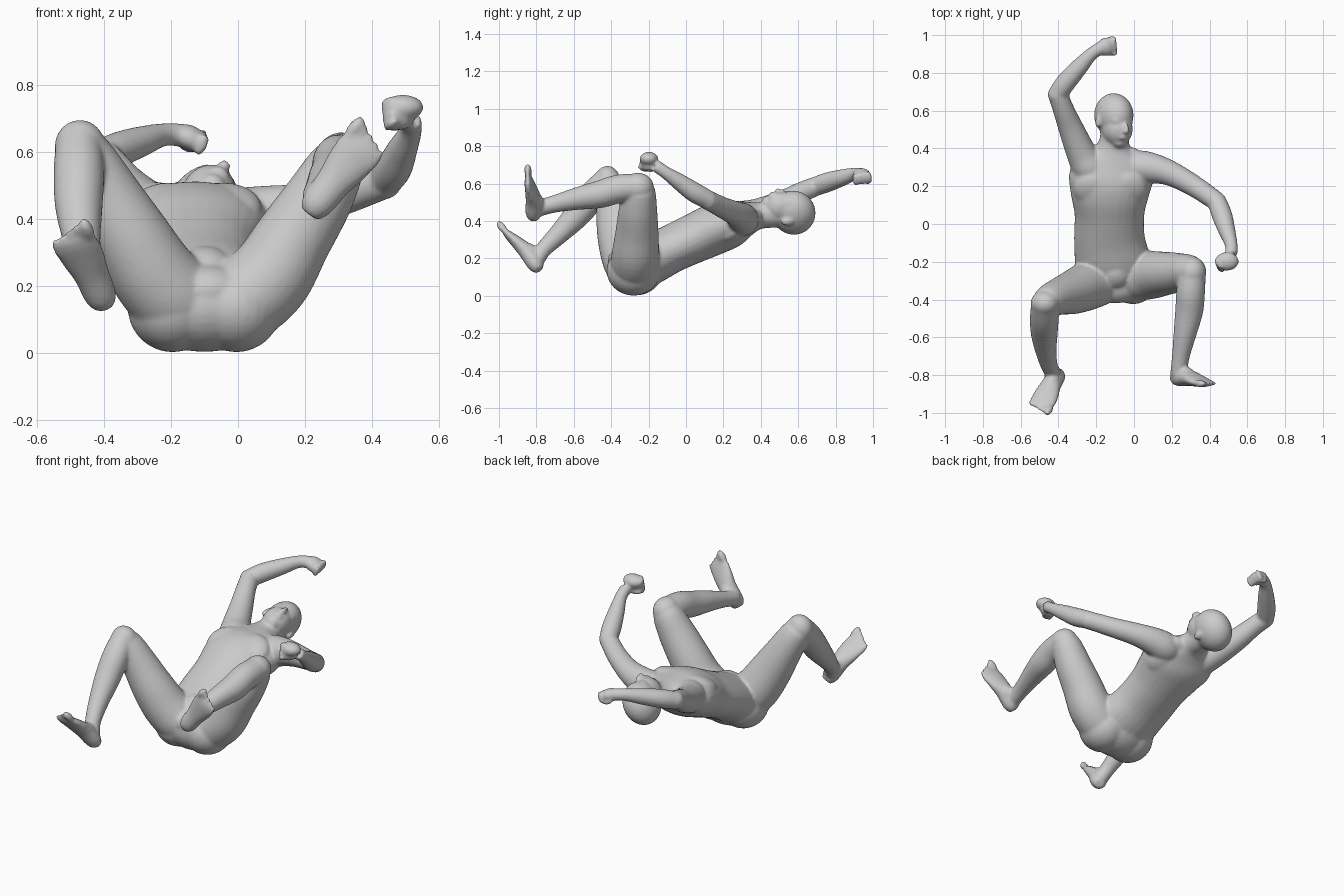
import bpy, bmesh, math
from mathutils import Vector, Matrix

bm = bmesh.new()


def spline(pts, steps=5):
    """Catmull-Rom through tuples of any length."""
    p = [Vector(q) for q in pts]
    p = [p[0] * 2 - p[1]] + p + [p[-1] * 2 - p[-2]]
    out = []
    for i in range(1, len(p) - 2):
        a, b, c, d = p[i - 1:i + 3]
        for s in range(steps):
            t = s / steps
            out.append((b * 2 + (c - a) * t + (a * 2 - b * 5 + c * 4 - d) * t ** 2
                        + (b * 3 - a - c * 3 + d) * t ** 3) * 0.5)
    return out + [p[-2]]


def tube(pts, side=(1, 0, 0), n=28):
    """Closed tube through (x, y, z, half width, half depth) stations."""
    pts = [q if len(q) == 5 else (*q, q[3]) for q in pts]
    st = spline(pts)
    rings = []
    for i, q in enumerate(st):
        c = Vector(q[:3])
        t = (Vector(st[min(i + 1, len(st) - 1)][:3]) - Vector(st[max(i - 1, 0)][:3])).normalized()
        u = Vector(side)
        u = (u - t * u.dot(t)).normalized()
        v = t.cross(u)
        rings.append([bm.verts.new(c + u * (q[3] * math.cos(a)) + v * (q[4] * math.sin(a)))
                      for a in (2 * math.pi * k / n for k in range(n))])
    for r, s in zip(rings, rings[1:]):
        for k in range(n):
            bm.faces.new((r[k], r[(k + 1) % n], s[(k + 1) % n], s[k]))
    bm.faces.new(rings[0][::-1])
    bm.faces.new(rings[-1])


def blob(c, r, axes=None):
    """Ellipsoid, optionally turned to the three given axes."""
    rot = Matrix([Vector(a).normalized() for a in axes]).transposed().to_4x4() if axes else Matrix()
    bmesh.ops.create_uvsphere(bm, u_segments=28, v_segments=16, radius=1,
                              matrix=Matrix.Translation(c) @ rot @ Matrix.Diagonal((*r, 1)))


# Torso and neck
tube([(-.10, -.32, .125, .17, .10), (-.11, -.22, .18, .20, .134), (-.13, -.08, .25, .188, .128),
      (-.13, .05, .31, .185, .132), (-.128, .16, .36, .208, .137), (-.122, .25, .39, .222, .127),
      (-.115, .33, .415, .19, .092), (-.11, .39, .428, .105, .072), (-.105, .45, .435, .077, .072),
      (-.105, .52, .44, .075, .07)])
back = ((1, 0, 0), (0, .87, .5), (0, -.5, .87))
for s in (-1, 1):
    blob((-.10 + s * .095, -.28, .135), (.135, .145, .134))         # buttocks
    blob((-.125 + s * .08, .18, .435), (.115, .11, .055), back)     # chest
    blob((-.12 + s * .09, .26, .352), (.12, .12, .062), back)       # shoulder blades
blob((-.10, -.27, .14), (.20, .15, .138))                           # seat
blob((-.095, -.31, .185), (.13, .11, .08))                          # crotch
blob((-.10, -.27, .25), (.085, .085, .062), back)                   # front of briefs
blob((-.105, .365, .42), (.15, .055, .055))                         # shoulder slope

# Head, face turned up and to the side
face = Vector((.5, -.1, .86)).normalized()
up = Vector((.05, .99, .09))
up = (up - face * up.dot(face)).normalized()
ear = up.cross(face)
axes = (ear, up, face)
mid = Vector((-.102, .55, .452))


def on_head(a, b, c, r):
    blob(mid + ear * a + up * b + face * c, r, axes)


on_head(0, .025, -.012, (.097, .117, .124))      # skull
on_head(0, -.045, .03, (.08, .092, .09))         # face
on_head(0, -.11, .058, (.042, .032, .042))       # chin
on_head(0, .005, .08, (.065, .035, .03))         # brow
on_head(0, -.035, .122, (.014, .032, .02))       # nose
on_head(0, -.048, .13, (.019, .013, .016))       # nose tip
on_head(0, -.08, .108, (.03, .016, .016))        # lips
for s in (-1, 1):
    on_head(s * .097, -.01, -.01, (.013, .034, .021))  # ears

# Raised arm
tube([(-.17, .22, .40, .075), (-.235, .30, .415, .092), (-.28, .38, .44, .08), (-.335, .51, .495, .066),
      (-.375, .61, .55, .056), (-.40, .68, .58, .053)])
blob((-.404, .685, .583), (.053, .053, .051))
tube([(-.41, .68, .58, .05), (-.36, .75, .605, .053), (-.29, .83, .63, .046),
      (-.225, .90, .65, .035), (-.17, .935, .65, .035)], (0, 0, 1))

# Lowered arm
tube([(-.06, .28, .40, .07), (.02, .30, .405, .088), (.10, .295, .42, .08), (.20, .265, .44, .066),
      (.32, .20, .47, .057), (.43, .125, .508, .052)], (0, 1, 0))
blob((.437, .12, .508), (.051, .051, .051))
tube([(.435, .13, .508, .05), (.465, .05, .55, .054), (.49, -.03, .605, .046),
      (.515, -.11, .66, .034), (.515, -.16, .695, .034)])


def fist(c, fwd, across, size):
    """Closed hand: palm, four curled fingers and a thumb."""
    c, f, a = Vector(c), Vector(fwd).normalized(), Vector(across).normalized()
    a = (a - f * a.dot(f)).normalized()
    up = f.cross(a)
    blob(c, (size, size * .95, size * .7), (f, a, up))
    for i in range(4):
        o = a * (size * (.48 * i - .72))
        blob(c + o + f * size * .7, (size * .36, size * .28, size * .68), (f, a, up))
    blob(c + a * size * .55 - up * size * .62 + f * size * .15,
         (size * .62, size * .27, size * .3), (f, a, up))


fist((-.145, .938, .642), (.8, .1, -.35), (0, 1, .15), .053)
fist((.482, -.2, .71), (-.8, -.5, .1), (.1, -.35, -.9), .05)
blob((.492, -.198, .732), (.063, .05, .038))

# Legs: thigh, knee, shin
tube([(-.11, -.27, .15, .10), (-.18, -.30, .16, .128), (-.25, -.33, .23, .128), (-.32, -.36, .345, .117),
      (-.385, -.38, .46, .101), (-.44, -.40, .56, .087), (-.468, -.415, .61, .076)])
blob((-.472, -.42, .615), (.076, .068, .08))
tube([(-.475, -.42, .62, .07), (-.475, -.50, .535, .076), (-.475, -.58, .435, .071),
      (-.465, -.68, .33, .055), (-.445, -.76, .25, .044), (-.42, -.80, .19, .043)])

tube([(-.09, -.27, .15, .10), (.0, -.275, .155, .128), (.09, -.27, .22, .127), (.165, -.262, .34, .115),
      (.235, -.257, .45, .104), (.285, -.25, .54, .09), (.308, -.25, .575, .08)], (0, 1, 0))
blob((.308, -.255, .58), (.075, .083, .078))
tube([(.308, -.25, .582, .072), (.30, -.36, .572, .076), (.292, -.46, .543, .074),
      (.27, -.58, .52, .061), (.248, -.70, .492, .047), (.235, -.80, .465, .044)])


def foot(heel, tip, sole, inner):
    """Foot from heel to toe tip; inner is the side of the big toe."""
    h, t = Vector(heel), Vector(tip)
    d = (t - h).normalized()
    n = Vector(sole)
    n = (n - d * n.dot(d)).normalized()
    s = d.cross(n)
    s = s if s.dot(Vector(inner)) > 0 else -s
    length = (t - h).length
    stations = [(-.14, -.0, .03, .027), (0, 0, .048, .043), (.3, -.006, .054, .043),
                (.55, .002, .066, .034), (.76, .012, .069, .024), (.88, .015, .058, .016)]
    tube([(*(h + d * (length * k) + n * o), w, e) for k, o, w, e in stations], s)
    blob(h + d * length * .25 - n * .03, (.05, .04, .03), (d, s, n))     # instep
    for i in range(5):                                                   # toes
        w = .021 if i == 0 else .0135
        blob(h + d * length * (.93 - .04 * i) + s * (.05 - .027 * i) + n * .014,
             (.042, w, w), (d, s, n))


foot((-.41, -.805, .168), (-.505, -.975, .378), (0, -.77, -.64), (1, 0, 0))
foot((.235, -.815, .443), (.40, -.832, .655), (0, -1, 0), (-1, 0, 1))

# One continuous skin over all parts
bmesh.ops.recalc_face_normals(bm, faces=bm.faces[:])
mesh = bpy.data.meshes.new("body")
bm.to_mesh(mesh)
bm.free()
skin = bpy.data.materials.new("plain grey")
skin.diffuse_color = (.6, .6, .6, 1)
mesh.materials.append(skin)
body = bpy.data.objects.new("body", mesh)
bpy.context.collection.objects.link(body)
rm = body.modifiers.new("skin", 'REMESH')
rm.mode = 'VOXEL'
rm.voxel_size = .008
rm.use_smooth_shade = True
sm = body.modifiers.new("soften", 'SMOOTH')
sm.factor = .5
sm.iterations = 9
